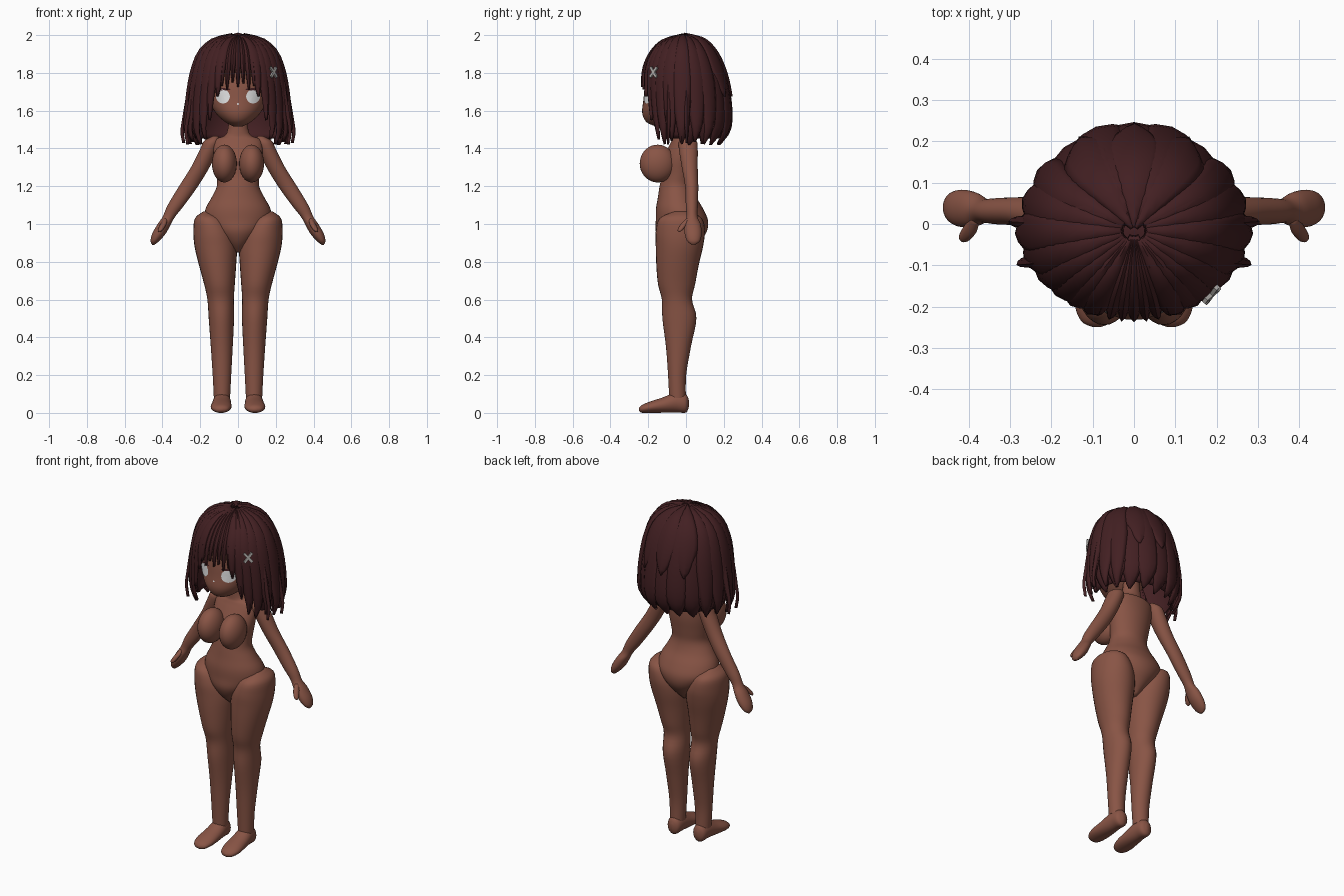
import bpy, bmesh, math
from mathutils import Vector
from mathutils.bvhtree import BVHTree

if "Cube" in bpy.data.objects:
    bpy.data.objects.remove(bpy.data.objects["Cube"])


def material(name, rgb):
    mat = bpy.data.materials.new(name)
    mat.use_nodes = True
    mat.diffuse_color = (*rgb, 1)
    mat.node_tree.nodes["Principled BSDF"].inputs["Base Color"].default_value = (*rgb, 1)
    return mat


SKIN = material("brown skin", (0.25, 0.09, 0.06))
HAIR = material("dark hair", (0.055, 0.014, 0.016))
WHITE = material("eye white", (0.75, 0.75, 0.75))
CLIP = material("clip grey", (0.45, 0.43, 0.41))
built = []


def finish(name, bm, mat):
    bmesh.ops.recalc_face_normals(bm, faces=bm.faces)
    mesh = bpy.data.meshes.new(name)
    bm.to_mesh(mesh)
    bm.free()
    mesh.materials.append(mat)
    obj = bpy.data.objects.new(name, mesh)
    bpy.context.collection.objects.link(obj)
    built.append(obj)
    return obj


def spline(rows, s):
    """Smooth value between table rows at the fractional row index s."""
    last = len(rows) - 1
    i = max(0, min(int(s), last - 1))
    t = s - i
    a, b, c, d = (rows[max(0, min(last, i + k))] for k in (-1, 0, 1, 2))
    return [0.5 * (2 * q + (r - p) * t + (2 * p - 5 * q + 4 * r - u) * t * t
                   + (3 * q - p - 3 * r + u) * t ** 3)
            for p, q, r, u in zip(a, b, c, d)]


def skin_grid(bm, rings, closed):
    for lower, upper in zip(rings, rings[1:]):
        count = len(lower)
        for j in range(count if closed else count - 1):
            k = (j + 1) % count
            bm.faces.new((lower[j], lower[k], upper[k], upper[j]))


def loft(name, rows, side=1, along_y=False, sides=28, steps=4):
    """Oval rings: position, two centre offsets, two radii."""
    bm = bmesh.new()
    rings = []
    for n in range((len(rows) - 1) * steps + 1):
        p, cx, c, rx, r = spline(rows, n / steps)
        rx, r = max(rx, 0.002), max(r, 0.002)
        ring = []
        for j in range(sides):
            a = math.tau * j / sides
            x, v = side * (cx + rx * math.cos(a)), c + r * math.sin(a)
            ring.append(bm.verts.new((x, p, max(v, 0)) if along_y else (x, v, p)))
        rings.append(ring)
    skin_grid(bm, rings, True)
    bm.faces.new(rings[0])
    bm.faces.new(rings[-1])
    return finish(name, bm, SKIN)


# Torso and neck
loft("torso", [
    (.85, 0, -.03, .02, .05), (.90, 0, -.03, .075, .10), (.96, 0, -.025, .135, .135),
    (1.02, 0, -.022, .177, .138), (1.08, 0, -.034, .172, .125), (1.14, 0, -.046, .14, .103),
    (1.2, 0, -.05, .112, .09), (1.26, 0, -.042, .115, .086), (1.34, 0, -.035, .128, .088),
    (1.41, 0, -.02, .13, .072), (1.45, 0, -.012, .115, .06), (1.48, 0, -.02, .06, .045),
    (1.6, 0, -.025, .045, .042)], sides=40)

# Head with a tapered chin
head = loft("head", [
    (1.515, 0, -.12, .02, .035), (1.54, 0, -.125, .068, .085), (1.59, 0, -.105, .12, .127),
    (1.66, 0, -.08, .155, .145), (1.75, 0, -.05, .175, .165), (1.85, 0, -.03, .16, .155),
    (1.93, 0, -.02, .1, .1), (1.95, 0, -.02, .02, .02)], sides=40)

ARM = [(1.465, .12, .008, .015, .02), (1.44, .137, .01, .042, .046), (1.4, .152, .012, .047, .05),
       (1.3, .2, .02, .049, .042), (1.2, .262, .03, .05, .035), (1.1, .328, .031, .044, .032),
       (1.04, .365, .032, .033, .029), (1.0, .39, .035, .035, .042), (.95, .418, .038, .036, .045),
       (.91, .44, .04, .023, .034), (.89, .448, .04, .006, .01)]
THUMB = [(1.03, .383, .015, .01, .012), (1.0, .395, -.01, .016, .018),
         (.97, .41, -.03, .014, .014), (.958, .416, -.036, .004, .004)]
LEG = [(1.065, .165, -.025, .02, .04), (1.03, .15, -.028, .078, .112), (.96, .13, -.03, .106, .13),
       (.88, .118, -.035, .112, .125), (.78, .108, -.045, .098, .112), (.68, .098, -.05, .081, .098),
       (.6, .092, -.048, .07, .08), (.5, .088, -.035, .067, .09), (.35, .086, -.04, .058, .066),
       (.2, .085, -.047, .049, .048), (.08, .085, -.045, .043, .044)]
FOOT = [(.016, .085, .05, .008, .015), (0, .085, .05, .037, .048), (-.05, .085, .057, .046, .054),
        (-.12, .087, .042, .052, .041), (-.19, .09, .03, .054, .03), (-.235, .09, .021, .038, .02),
        (-.25, .09, .018, .008, .006)]

tree = BVHTree.FromPolygons([v.co for v in head.data.vertices],
                            [p.vertices[:] for p in head.data.polygons])


def face_patch(name, cx, cz, w, h, mat):
    """Thin oval laid on the front of the head."""
    bm = bmesh.new()
    rings = []
    for f in (0.02, 0.35, 0.7, 1):
        ring = []
        for j in range(20):
            a = math.tau * j / 20
            x, z = cx + f * w * math.cos(a), cz + f * h * math.sin(a)
            hit = tree.ray_cast(Vector((x, -1, z)), Vector((0, 1, 0)))[0]
            ring.append(bm.verts.new((x, hit.y - 0.004, z)))
        rings.append(ring)
    skin_grid(bm, rings, True)
    bm.faces.new(rings[0])
    finish(name, bm, mat)


for label, side in (("left", 1), ("right", -1)):
    loft(label + "_arm", ARM, side)
    loft(label + "_thumb", THUMB, side, sides=12)
    loft(label + "_leg", LEG, side)
    loft(label + "_foot", FOOT, side, along_y=True)
    bm = bmesh.new()
    bmesh.ops.create_uvsphere(bm, u_segments=28, v_segments=18, radius=1)
    for v in bm.verts:
        v.co = (side * 0.072 + v.co.x * 0.066, -0.15 + v.co.y * 0.095, 1.32 + v.co.z * 0.1)
    finish(label + "_chest", bm, SKIN)
    face_patch(label + "_eye", side * 0.08, 1.675, 0.037, 0.037, WHITE)
    face_patch(label + "_lash", side * 0.082, 1.713, 0.042, 0.006, HAIR)
face_patch("nose_spot", 0, 1.635, 0.005, 0.005, WHITE)

# Hair surface: height, side radius, front radius, back radius
HAIR_ROWS = [(1.985, 0, 0, 0), (1.965, .1, .09, .085), (1.91, .175, .155, .15),
             (1.82, .215, .197, .198), (1.7, .235, .203, .228), (1.58, .243, .195, .24),
             (1.49, .238, .18, .228), (1.42, .205, .16, .175)]


def hair_point(deg, s, off):
    z, rx, front, back = spline(HAIR_ROWS, s)
    a = math.radians(deg)
    ry = front if math.cos(a) > 0 else back
    spread = min(1, s)
    return Vector(((rx + off * spread) * math.sin(a),
                   -0.015 - (ry + off * spread) * math.cos(a),
                   z + off * max(0, 1 - s / 3)))


def thicken(obj, depth):
    mod = obj.modifiers.new("thickness", "SOLIDIFY")
    mod.thickness = depth
    mod.offset = 0


def lock(name, deg, width, start, end, off=0.006, flare=0.0, sharp=2.0):
    """Tapered strand that follows the hair surface down to a tip."""
    bm = bmesh.new()
    rings = []
    for n in range(17):
        t = n / 16
        half = width * max(0.03, min(1, (1 - t) * sharp) ** 0.7)
        s = start + (end - start) * t
        rings.append([bm.verts.new(hair_point(deg + half * u, s,
                      off + flare * t * t + 0.012 * (1 - u * u)))
                      for u in (-1, -0.6, 0, 0.6, 1)])
    skin_grid(bm, rings, False)
    thicken(finish(name, bm, HAIR), 0.008)


# Under layer, open around the face
bm = bmesh.new()
rings = []
for n in range(25):
    ring = []
    for j in range(72):
        deg = j * 5 - 180
        k = max(0, min(1, (abs(deg) - 36) / 30))
        ring.append(bm.verts.new(hair_point(deg, 0.03 + n / 24 * (2.6 + 3.8 * k), -0.004)))
    rings.append(ring)
skin_grid(bm, rings, True)
bm.faces.new(rings[0])
thicken(finish("hair_under_layer", bm, HAIR), 0.008)

# Back curtain
for i in range(9):
    deg = 180 + (i - 4) * 20
    lock("back_lock", deg, 14, 0.3, 7 - 0.15 * (i % 2), 0.006 + 0.005 * (i % 2), sharp=4)
for deg in (150, 180, 210):
    lock("crown_lock", deg, 19, 0.1, 4.2, 0.014, sharp=3)

# Fringe
for i, end in enumerate((3.75, 3.9, 3.6, 3.8, 3.65, 3.9, 3.75)):
    lock("fringe_lock", (i - 3) * 7, 6, 0.2, end, 0.004, sharp=1.3)

# Face framing and side locks, then loose strands
for side in (1, -1):
    for deg, width, end, off, flare in (
            (26, 10, 4.2, .008, 0), (36, 9, 5.3, .008, 0), (46, 10, 6.5, .01, 0),
            (58, 11, 6.9, .012, .005), (72, 13, 6.6, .014, .012), (88, 13, 6.9, .016, .022),
            (106, 13, 6.7, .012, .016), (122, 13, 6.9, .012, .01)):
        lock("side_lock", side * deg, width, 0.3, end, off, flare)
    for deg, end in ((70, 6.95), (94, 6.8)):
        lock("loose_strand", side * deg, 3, 2, end, 0.01, 0.06)

# Crossed hair clip
for tilt in (-40, 40):
    bm = bmesh.new()
    bmesh.ops.create_cube(bm, size=1)
    centre = hair_point(48, 3.15, 0.034)
    out = Vector((math.sin(math.radians(48)), -math.cos(math.radians(48)), 0.1)).normalized()
    across = Vector((0, 0, 1)).cross(out).normalized()
    up = out.cross(across)
    c, s = math.cos(math.radians(tilt)), math.sin(math.radians(tilt))
    for v in bm.verts:
        x, y, z = v.co.x * 0.014, v.co.y * 0.01, v.co.z * 0.068
        v.co = centre + across * (x * c - z * s) + up * (x * s + z * c) + out * y
    finish("hair_clip_bar", bm, CLIP)

# Smooth shading with sharp edges kept
bpy.ops.object.select_all(action="DESELECT")
for obj in built:
    obj.select_set(True)
bpy.context.view_layer.objects.active = head
bpy.ops.object.shade_smooth_by_angle(angle=math.radians(45))
